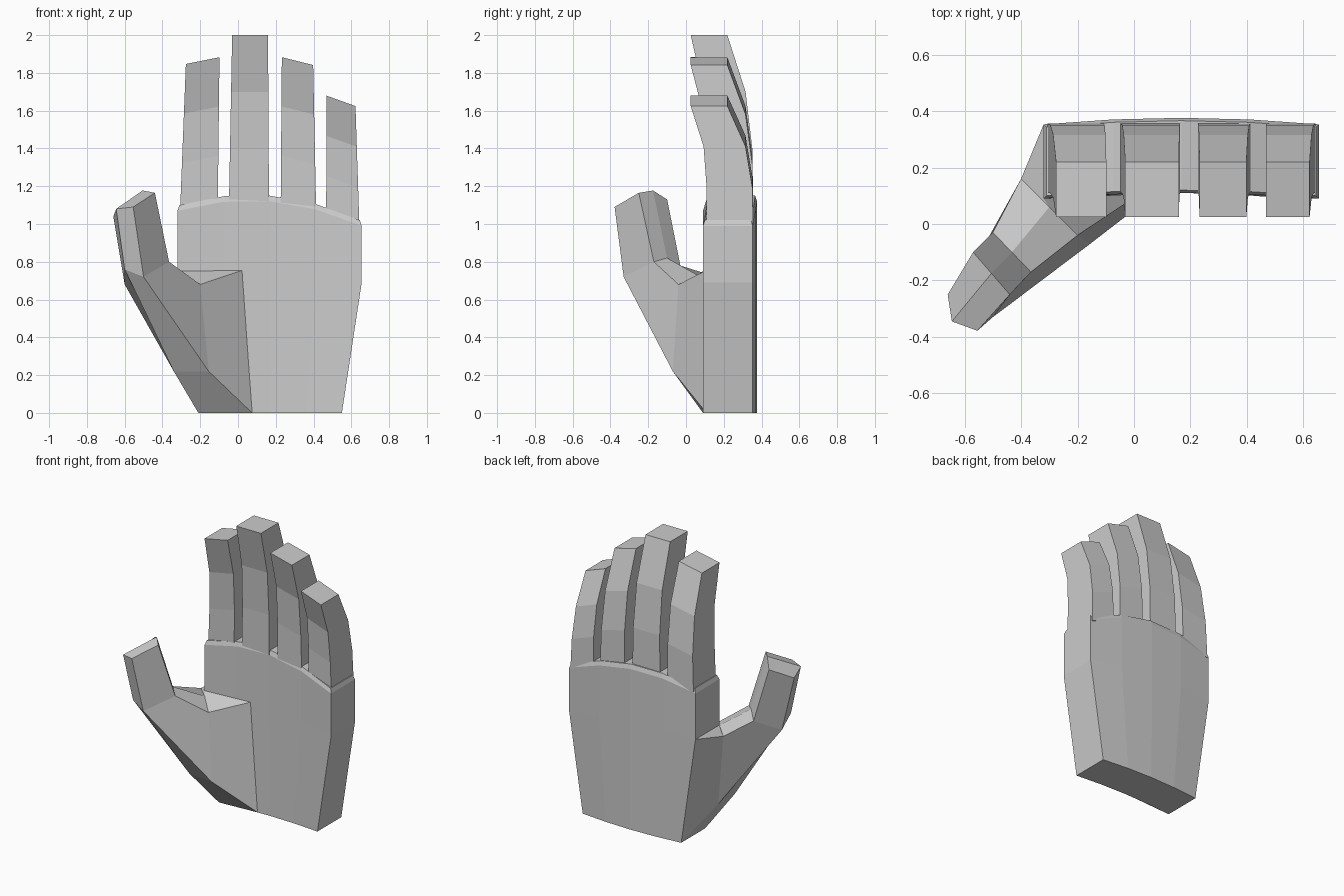
import bpy, bmesh
from mathutils import Vector

cube = bpy.data.objects.get("Cube")
if cube:
    bpy.data.objects.remove(cube, do_unlink=True)

skin = bpy.data.materials.new("light_gray")
skin.use_nodes = True
gray = (0.6, 0.6, 0.6, 1)
skin.diffuse_color = gray
skin.node_tree.nodes["Principled BSDF"].inputs["Base Color"].default_value = gray


def loft(name, rings, base_cap=True):
    """Skin rings; each ring is a (front points, back points) pair of equal length."""
    bm = bmesh.new()
    rows = [([bm.verts.new(point) for point in front], [bm.verts.new(point) for point in back])
            for front, back in rings]
    loops = [front + back[::-1] for front, back in rows]
    for low, high in zip(loops, loops[1:]):
        for i in range(len(low)):
            bm.faces.new((low[i - 1], low[i], high[i], high[i - 1]))
    capped = [rows[0], rows[-1]] if base_cap else [rows[-1]]
    for front, back in capped:
        for i in range(1, len(front)):
            bm.faces.new((front[i - 1], front[i], back[i], back[i - 1]))
    bmesh.ops.recalc_face_normals(bm, faces=bm.faces)
    mesh = bpy.data.meshes.new(name)
    bm.to_mesh(mesh)
    bm.free()
    mesh.materials.append(skin)
    bpy.context.collection.objects.link(bpy.data.objects.new(name, mesh))


# Palm: slab of four columns, bowed towards the back, chamfered below the fingers
def palm_ring(left, right, left_z, right_z, arch, inset=0):
    front, back = [], []
    for column in range(5):
        u = column / 4
        bow = 4 * u * (1 - u)
        x = left + (right - left) * u
        z = left_z + (right_z - left_z) * u + arch * bow
        front.append(Vector((x, 0.09 + 0.02 * bow + inset, z)))
        back.append(Vector((x, 0.353 + 0.023 * bow - inset, z)))
    return front, back


wrist = palm_ring(-0.21, 0.55, 0, 0, 0)
web = palm_ring(-0.32, 0.655, 0.75, 0.69, 0.03)
knuckles = palm_ring(-0.32, 0.655, 1.07, 0.99, 0.09)
finger_line = palm_ring(-0.31, 0.645, 1.1, 1.02, 0.09, inset=0.01)
loft("palm", [wrist, web, knuckles, finger_line])


# Fingers: three tapering segments that curl forwards towards the tip
def finger(name, x, drift, half_width, base, tip, slope):
    rings = []
    for joint in range(4):
        t = joint / 3
        half = half_width - 0.011 * t
        center = x + drift * t
        height = base + (tip - base) * t
        front_y = 0.11 - 0.085 * t ** 4
        back_y = 0.356 - 0.137 * t ** 3
        rings.append([[Vector((center + side * half, y, height + side * half * slope))
                       for side in (-1, 1)] for y in (front_y, back_y)])
    loft(name, rings)


finger("index_finger", -0.207, 0.02, 0.1, 1.08, 1.865, 0.2)
finger("middle_finger", 0.058, 0.006, 0.106, 1.1, 2, 0)
finger("ring_finger", 0.32, -0.005, 0.094, 1.08, 1.862, -0.25)
finger("little_finger", 0.555, -0.01, 0.088, 1.01, 1.652, -0.36)


# Thumb: six-sided, its top ridge lying midway between the two back edges
def thumb_ring(outer, front, inner, palm_side, rear):
    ridge = (Vector(palm_side) + Vector(rear)) / 2 + Vector((0, 0, 0.03))
    return (outer, front, inner), (rear, ridge, palm_side)


thumb_root = (
    (wrist[1][0], wrist[0][0], wrist[0][1].lerp(wrist[0][2], 0.5)),
    (web[1][0], web[0][0], web[0][1].lerp(web[0][2], 0.4)),
)
loft("thumb", [
    thumb_root,
    thumb_ring(outer=(-0.34, 0.13, 0.22), front=(-0.34, -0.05, 0.22), inner=(-0.155, -0.07, 0.22),
               palm_side=(-0.2, -0.04, 0.68), rear=(-0.4, 0.16, 0.72)),
    thumb_ring(outer=(-0.6, -0.2, 0.68), front=(-0.6, -0.3, 0.76), inner=(-0.5, -0.33, 0.72),
               palm_side=(-0.365, -0.17, 0.8), rear=(-0.5, -0.03, 0.78)),
    thumb_ring(outer=(-0.66, -0.25, 1.04), front=(-0.645, -0.345, 1.08), inner=(-0.555, -0.378, 1.09),
               palm_side=(-0.44, -0.25, 1.165), rear=(-0.57, -0.1, 1.13)),
], base_cap=False)
